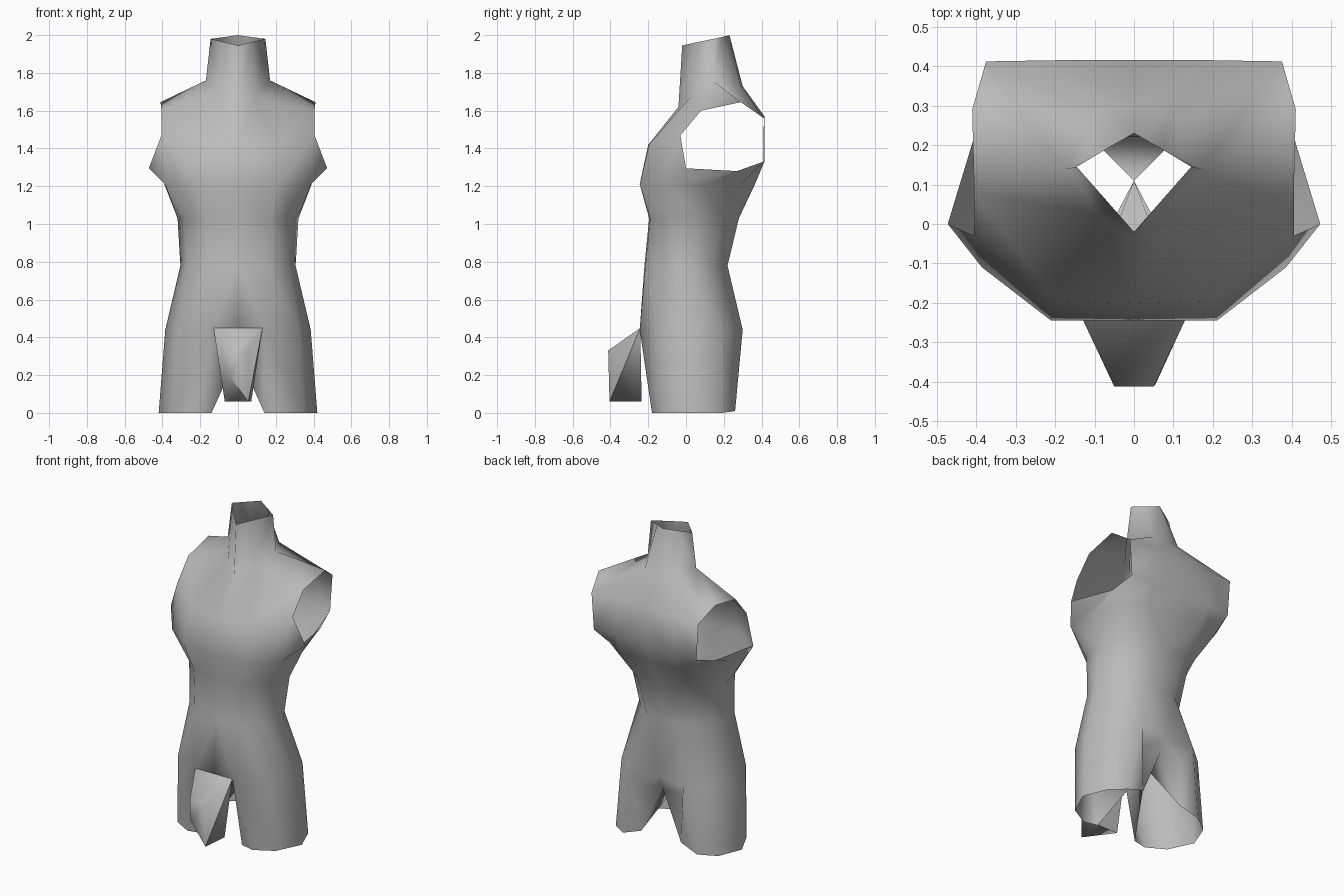
import bpy, bmesh

if "Cube" in bpy.data.objects:
    bpy.data.objects.remove(bpy.data.objects["Cube"])

clay = bpy.data.materials.new("grey clay")
clay.diffuse_color = (0.5, 0.5, 0.5, 1)
clay.use_nodes = True
clay.node_tree.nodes["Principled BSDF"].inputs["Base Color"].default_value = clay.diffuse_color


def finish(name, bm, mirror=True):
    """Turn a mesh into a smooth object, mirrored across x if wanted."""
    bmesh.ops.recalc_face_normals(bm, faces=bm.faces)
    bm.faces.ensure_lookup_table()
    if bm.faces[0].normal.y > 0:          # first face always looks forward
        bmesh.ops.reverse_faces(bm, faces=bm.faces)
    for f in bm.faces:
        f.smooth = True
    me = bpy.data.meshes.new(name)
    bm.to_mesh(me)
    bm.free()
    me.materials.append(clay)
    ob = bpy.data.objects.new(name, me)
    bpy.context.collection.objects.link(ob)
    if mirror:
        ob.modifiers.new("mirror", 'MIRROR').merge_threshold = 0.0005
    return ob


def bridge(bm, a, b):
    for i in range(len(a) - 1):
        bm.faces.new((a[i], a[i + 1], b[i + 1], b[i]))


# ---- torso: half rings run from front centre round the side to back centre
bm = bmesh.new()


def ring(z, pts):
    return [bm.verts.new((x, y, z)) for x, y in pts]


def chain(*pts):
    return [bm.verts.new(p) for p in pts]


ribs = ring(1.21, [(0, -.245), (.21, -.245), (.385, -.11), (.39, .10),
                   (.335, .29), (.19, .365), (0, .365)])
waist_top = ring(1.03, [(0, -.195), (.17, -.19), (.28, -.09), (.32, .06),
                        (.245, .19), (.14, .28), (0, .28)])
waist = ring(.78, [(0, -.22), (.16, -.215), (.27, -.10), (.305, .02),
                   (.225, .135), (.12, .22), (0, .22)])
hips = ring(.44, [(0, -.245), (.135, -.245), (.32, -.145), (.385, .03),
                  (.32, .19), (.19, .30), (0, .275)])
for upper, lower in ((ribs, waist_top), (waist_top, waist), (waist, hips)):
    bridge(bm, upper, lower)

# chest, shoulder blades and the open arm hole
c0, c1 = ring(1.42, [(0, -.20), (.20, -.195)])
b_low = ring(1.33, [(.20, .415), (0, .415)])
b_high = ring(1.57, [(.20, .415), (0, .415)])
arm = chain((.472, 0, 1.295), (.39, .27, 1.28), (.36, .41, 1.33),
            (.375, .412, 1.56), (.41, .29, 1.645), (.405, .08, 1.60),
            (.405, -.03, 1.47))
bridge(bm, ribs[:3], [c0, c1, arm[6]])
bm.faces.new((ribs[2], arm[0], arm[6]))
bridge(bm, ribs[2:], arm[:3] + b_low)
bridge(bm, [arm[2]] + b_low, [arm[3]] + b_high)

# shoulders and open neck
neck = chain((0, -.04, 1.62), (.09, .025, 1.675), (.17, .14, 1.76),
             (.09, .285, 1.74), (0, .30, 1.73))
rim = chain((0, -.02, 1.945), (.072, .062, 1.963), (.145, .145, 1.98),
            (.07, .19, 1.99), (0, .23, 2.0))
bridge(bm, neck, rim)
bridge(bm, [c0, c1], neck[:2])
for tri in ((c1, arm[6], arm[5]), (c1, arm[5], neck[1]),
            (neck[1], arm[5], neck[2]), (arm[5], arm[4], neck[2]),
            (neck[2], arm[4], arm[3])):
    bm.faces.new(tri)
bridge(bm, [arm[3]] + b_high, neck[2:])

# upper leg stumps, open at the bottom, with a fold under the buttock
foot = chain((.14, -.16, 0), (.23, -.18, 0), (.345, -.115, 0), (.42, .04, 0),
             (.36, .19, 0), (.26, .26, .01), (.14, .25, .05))
pinch, back, fold = chain((0, .11, .31), (0, .235, .36), (.14, .24, .34))
bridge(bm, hips[1:6] + [fold], foot[1:])
bridge(bm, [hips[6], hips[5]], [back, fold])
for tri in ((hips[1], foot[0], foot[1]), (back, fold, foot[6]),
            (hips[0], hips[1], pinch), (hips[1], foot[0], pinch),
            (back, foot[6], pinch)):
    bm.faces.new(tri)
finish("torso", bm)

# ---- front anatomy: simple wedge standing off the pelvis, uneven at its tip
bm = bmesh.new()
r = chain((.05, -.412, .33), (.055, -.405, .06), (.07, -.235, .06),
          (.13, -.242, .45))
l = chain((-.05, -.412, .33), (-.05, -.405, .20), (-.07, -.235, .06),
          (-.13, -.242, .45))
top, = chain((0, -.243, .46))
bridge(bm, r[:3], l[:3])
bm.faces.new((r[0], r[3], top, l[3], l[0]))
bm.faces.new((r[2], r[3], top, l[3], l[2]))
for s in (r, l):
    bm.faces.new((s[0], s[1], s[3]))
    bm.faces.new((s[1], s[2], s[3]))
for a, b in ((r[3], top), (top, l[3]), (r[3], r[2]), (l[3], l[2]),
             (r[2], l[2]), (r[1], l[1]), (r[1], r[3])):
    bm.edges.get((a, b)).smooth = False
finish("pelvis_wedge", bm, mirror=False)
